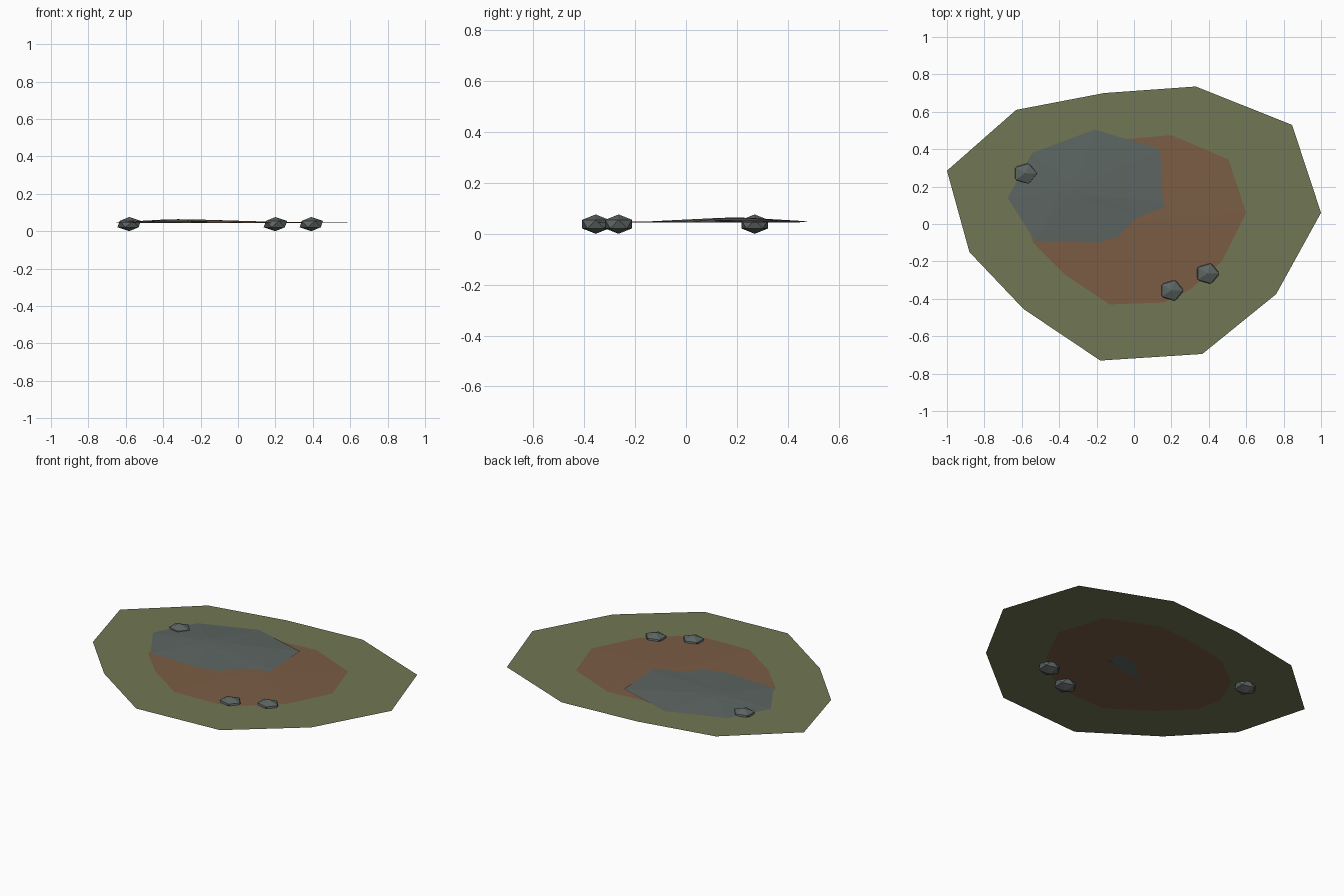
import bpy, bmesh
from mathutils import Vector

if "Cube" in bpy.data.objects:
    bpy.data.objects.remove(bpy.data.objects["Cube"])


def material(name, rgb):
    m = bpy.data.materials.new(name)
    m.diffuse_color = (*rgb, 1)
    m.use_nodes = True
    m.node_tree.nodes["Principled BSDF"].inputs["Base Color"].default_value = m.diffuse_color
    return m


GRASS = material("grass_green", (0.165, 0.183, 0.088))
MUD = material("mud_brown", (0.195, 0.109, 0.058))
GREY = material("stone_grey", (0.107, 0.130, 0.121))


def finish(bm, name, mat):
    me = bpy.data.meshes.new(name)
    bm.to_mesh(me)
    bm.free()
    me.materials.append(mat)
    ob = bpy.data.objects.new(name, me)
    bpy.context.collection.objects.link(ob)
    return ob


def loop(bm, pts, z):
    vs = [bm.verts.new((x, y, z)) for x, y in pts]
    return vs, [bm.edges.new((a, b)) for a, b in zip(vs, vs[1:] + vs[:1])]


def face_up(bm):
    bm.normal_update()
    bmesh.ops.reverse_faces(bm, faces=[f for f in bm.faces if f.normal.z < 0])


GROUND_Z = 0.045
grass_outline = [(1, .06), (.845, .53), (.33, .735), (-.16, .70), (-.63, .61), (-1, .285),
                 (-.88, -.15), (-.59, -.455), (-.18, -.73), (.365, -.695), (.76, -.375)]
mud_outline = [(.6, .06), (.505, .345), (.2, .475), (-.03, .455), (-.3, .4), (-.5, .25),
               (-.58, .05), (-.54, -.1), (-.37, -.27), (-.13, -.43), (.16, -.42),
               (.3, -.35), (.47, -.2)]

# Grass: flat sheet with an opening for the mud
bm = bmesh.new()
edges = loop(bm, grass_outline, GROUND_Z)[1] + loop(bm, mud_outline, GROUND_Z)[1]
bmesh.ops.triangle_fill(bm, edges=edges, use_beauty=True, normal=(0, 0, 1))
face_up(bm)
finish(bm, "grass_patch", GRASS)

# Mud: very shallow cone filling the opening
bm = bmesh.new()
ring, _ = loop(bm, mud_outline, GROUND_Z)
centre = bm.verts.new((.06, .02, .0515))
for a, b in zip(ring, ring[1:] + ring[:1]):
    bm.faces.new((a, b, centre))
face_up(bm)
finish(bm, "mud_patch", MUD)

# Grey mound: low heap, its inner corner dips below the mud
mound_outline = [(.14, .40, .0505), (.155, .12, .0515), (.19, .0, .0455), (-.2, -.1, .051),
                 (-.53, -.09, .048), (-.675, .14, .0465), (-.545, .38, .047), (-.21, .505, .0475)]
top = Vector((-.32, .19, .064))
bm = bmesh.new()
outer = [bm.verts.new(p) for p in mound_outline]
inner = []
for p in mound_outline:
    q = top.lerp(Vector(p), .2)
    inner.append(bm.verts.new((q.x, q.y, .0625)))
peak = bm.verts.new(top)
for i in range(len(outer)):
    j = (i + 1) % len(outer)
    bm.faces.new((outer[i], outer[j], inner[j]))
    bm.faces.new((outer[i], inner[j], inner[i]))
    bm.faces.new((inner[i], inner[j], peak))
face_up(bm)
finish(bm, "grey_mound", GREY)

# Stones: squashed icosahedra half sunk in the ground
for i, (x, y) in enumerate([(-.582, .27), (.2, -.355), (.392, -.265)]):
    bm = bmesh.new()
    bmesh.ops.create_icosphere(bm, subdivisions=1, radius=1)
    bmesh.ops.scale(bm, vec=(.07, .062, .038), verts=bm.verts)
    bmesh.ops.translate(bm, vec=(x, y, .038), verts=bm.verts)
    finish(bm, f"stone_{i + 1}", GREY)
